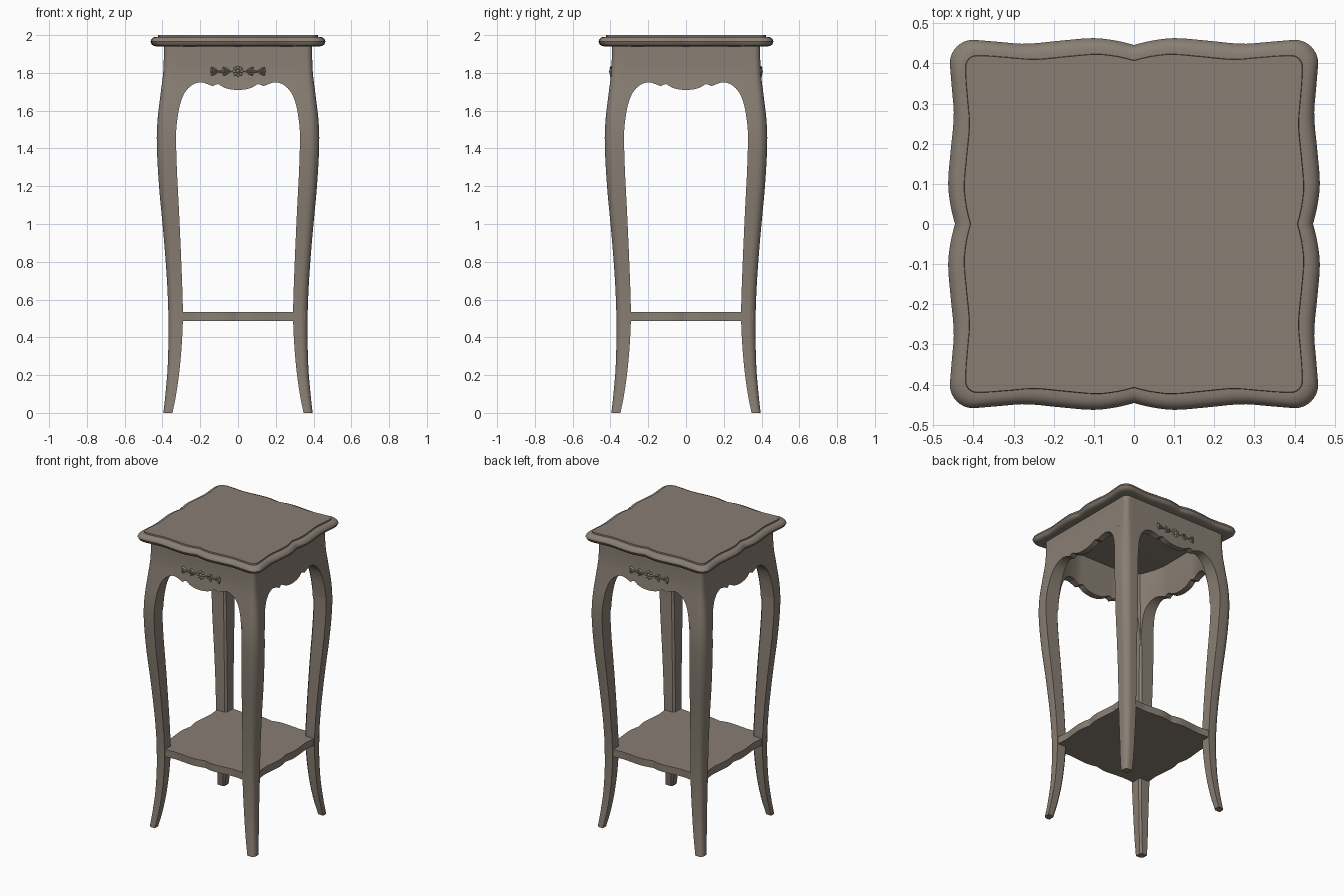
import bpy, bmesh, math
from mathutils import Matrix, Vector

if "Cube" in bpy.data.objects:
    bpy.data.objects.remove(bpy.data.objects["Cube"])

wood = bpy.data.materials.new("taupe wood")
wood.diffuse_color = (0.25, 0.21, 0.172, 1)
wood.use_nodes = True
wood.node_tree.nodes["Principled BSDF"].inputs["Base Color"].default_value = wood.diffuse_color


def curve(pts, x):
    """Smooth interpolation through (x, value) points."""
    n = len(pts)
    x = min(max(x, pts[0][0]), pts[-1][0])
    k = next(j for j in range(n - 1) if x <= pts[j + 1][0])

    def slope(j):
        a, b = pts[max(j - 1, 0)], pts[min(j + 1, n - 1)]
        return (b[1] - a[1]) / (b[0] - a[0])
    (x0, y0), (x1, y1) = pts[k], pts[k + 1]
    h = x1 - x0
    t = (x - x0) / h
    return ((2*t**3 - 3*t*t + 1) * y0 + (t**3 - 2*t*t + t) * h * slope(k)
            + (3*t*t - 2*t**3) * y1 + (t**3 - t*t) * h * slope(k + 1))


def finish(bm, name):
    bmesh.ops.recalc_face_normals(bm, faces=bm.faces)
    me = bpy.data.meshes.new(name)
    bm.to_mesh(me)
    bm.free()
    me.materials.append(wood)
    ob = bpy.data.objects.new(name, me)
    bpy.context.collection.objects.link(ob)
    return ob


def loft(name, rings):
    """Skin closed rings of equal length and cap both ends."""
    bm = bmesh.new()
    vs = [[bm.verts.new(p) for p in r] for r in rings]
    n = len(rings[0])
    for a, b in zip(vs, vs[1:]):
        for j in range(n):
            bm.faces.new((a[j], a[(j+1) % n], b[(j+1) % n], b[j]))
    bm.faces.new(vs[0])
    bm.faces.new(vs[-1])
    return finish(bm, name)


# Wavy square outline shared by top and shelf
EDGE = [(0, .446), (.04, .456), (.1, .463), (.18, .457), (.27, .449), (.34, .454), (.40, .459)]


def outline(scale, z, radius=.059):
    c = .459 - radius
    side = [(c * (1 - k/20), curve(EDGE, abs(c * (1 - k/20)))) for k in range(41)]
    side += [(-c + radius * math.cos(a), c + radius * math.sin(a))
             for a in (math.radians(90 + 90*k/8) for k in range(1, 8))]
    pts = []
    for q in range(4):
        for x, y in side:
            for _ in range(q):
                x, y = -y, x
            pts.append(Vector((x * scale, y * scale, z)))
    return pts


# Table top: rounded rim with slightly raised inner panel
rim = [(.43, 1.940), (.447, 1.943), (.457, 1.951), (.463, 1.965), (.459, 1.977),
       (.449, 1.987), (.437, 1.991), (.4235, 1.991), (.4225, 2.0)]
loft("table_top", [outline(s / .463, z, .03 if s < .425 else .059) for s, z in rim])

# Lower shelf
loft("lower_shelf", [outline(.795, .487, .03), outline(.795, .535, .03)])

# Cabriole legs: outer and inner profiles by height
OUTER = [(0, .395), (.1, .384), (.25, .372), (.48, .368), (.7, .376), (.95, .395), (1.2, .418),
         (1.42, .43), (1.55, .426), (1.68, .411), (1.8, .396), (1.87, .393), (1.945, .393)]
INNER = [(0, .347), (.1, .327), (.25, .307), (.45, .293), (.6, .293), (1.0, .309),
         (1.3, .324), (1.46, .328), (1.945, .328)]


def leg_ring(z, sx, sy):
    o, i = curve(OUTER, z), curve(INNER, z)
    r, c = (o - i) * .5, .012
    pts = [(i, i + c), (i + c, i), (o, i)]
    pts += [(o - r + r * math.cos(a), o - r + r * math.sin(a))
            for a in (math.pi/2 * k/7 for k in range(8))]
    pts.append((i, o))
    return [Vector((x * sx, y * sy, z)) for x, y in pts]


for sx, sy, name in ((-1, -1, "front_left_leg"), (1, -1, "front_right_leg"),
                     (-1, 1, "back_left_leg"), (1, 1, "back_right_leg")):
    loft(name, [leg_ring(1.945 * k / 48, sx, sy) for k in range(49)])

# Apron panels: scalloped lower edge running into the legs
SCALLOP = [(0, 1.709), (.04, 1.713), (.075, 1.723), (.108, 1.742), (.118, 1.738), (.135, 1.729),
           (.155, 1.739), (.2, 1.750), (.235, 1.74), (.265, 1.717), (.29, 1.68), (.31, 1.62),
           (.323, 1.54), (.33, 1.46)]
xs = [.33 * math.sin(math.pi/2 * k / 34) for k in range(35)]
xs = [-x for x in reversed(xs[1:])] + xs


def apron_ring(x):
    low = curve(SCALLOP, abs(x))
    depth = .04 + .06 * max(0, (abs(x) - .13) / .2) ** 1.5
    zs = [low + (1.945 - low) * k / 16 for k in range(17)]
    front = [Vector((x, -curve(OUTER, z), z)) for z in zs]
    return front + [Vector((x, p.y + depth, p.z)) for p in reversed(front)]


for k, name in enumerate(("front_apron", "right_apron", "back_apron", "left_apron")):
    ob = loft(name, [apron_ring(x) for x in xs])
    ob.data.transform(Matrix.Rotation(math.pi/2 * k, 4, 'Z'))


# Carved ornament: rosette with a bud and leaves on each side
def blob(bm, x, z, sx, sz, angle=0, sy=.010):
    m = (Matrix.Translation((x, -.394, 1.808 + z)) @ Matrix.Rotation(angle, 4, 'Y')
         @ Matrix.Diagonal((sx, sy, sz, 1)))
    bmesh.ops.create_uvsphere(bm, u_segments=12, v_segments=8, radius=1, matrix=m)


for turn, name in ((0, "front_ornament"), (math.pi, "back_ornament")):
    bm = bmesh.new()
    blob(bm, 0, 0, .011, .011, sy=.015)
    for k in range(8):
        a = math.pi/4 * k
        blob(bm, .019 * math.cos(a), .019 * math.sin(a), .011, .008, -a)
    for s in (-1, 1):
        blob(bm, s * .085, 0, .06, .005, sy=.007)
        for x in (.062, .125):
            for tilt in (-.5, 0, .5):
                blob(bm, s * x, s * -.016 * tilt * 1.4, .022, .0065, s * tilt * s)
        blob(bm, s * .077, 0, .008, .017)
        blob(bm, s * .138, 0, .008, .018)
    finish(bm, name).data.transform(Matrix.Rotation(turn, 4, 'Z'))

# Smooth shading with crisp edges
for ob in bpy.context.scene.objects:
    ob.select_set(True)
    bpy.context.view_layer.objects.active = ob
bpy.ops.object.shade_smooth_by_angle(angle=math.radians(32))
